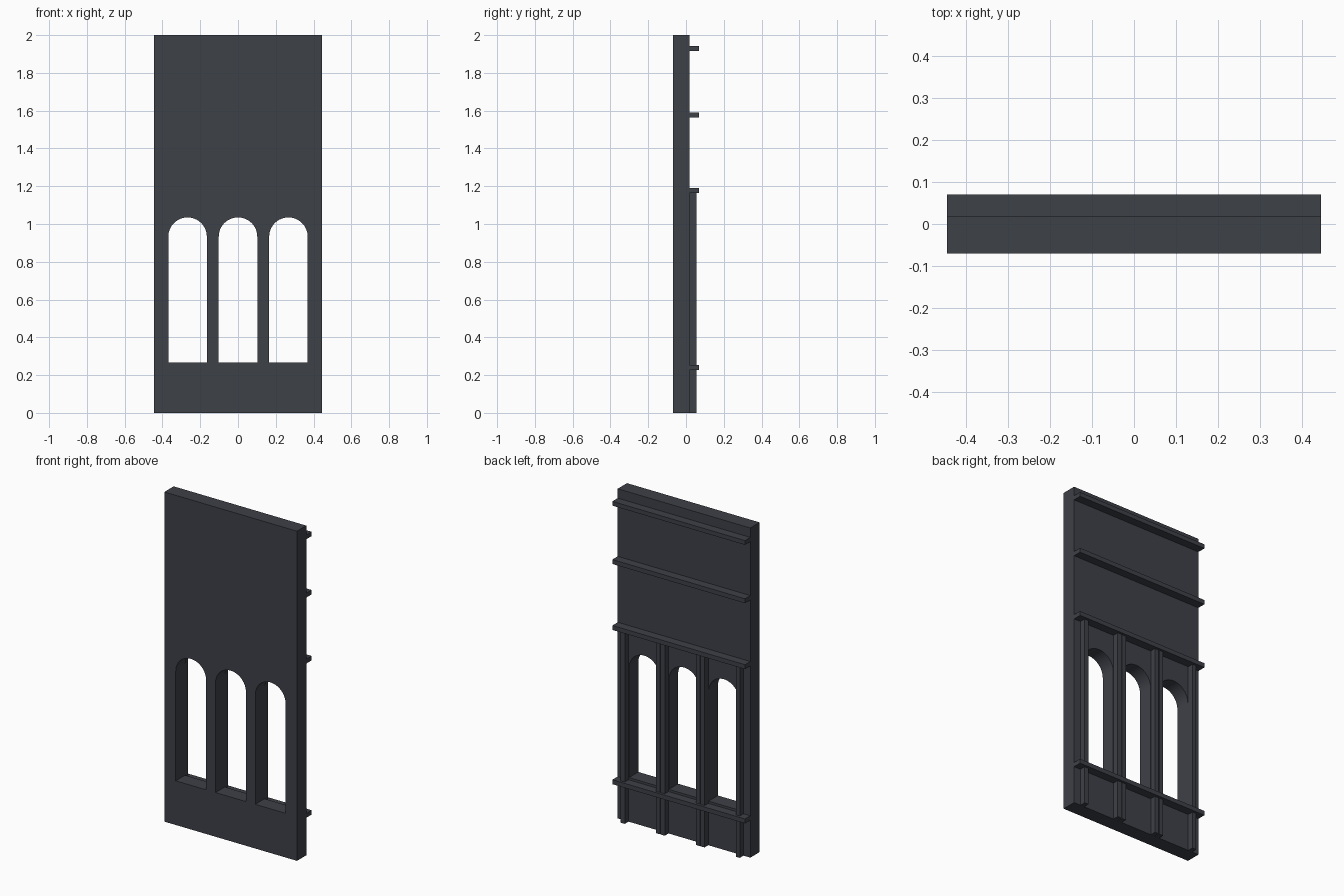
import bpy, bmesh, math

if "Cube" in bpy.data.objects:
    bpy.data.objects.remove(bpy.data.objects["Cube"])

W, H = 0.445, 2.0            # half width, height
Y0, Y1 = -0.07, 0.019        # wall front and back

mat = bpy.data.materials.new("dark_slate")
mat.diffuse_color = (0.048, 0.052, 0.064, 1)
mat.use_nodes = True
mat.node_tree.nodes["Principled BSDF"].inputs["Base Color"].default_value = mat.diffuse_color


def box(name, x0, x1, y0, y1, z0, z1):
    bm = bmesh.new()
    bmesh.ops.create_cube(bm, size=1)
    for v in bm.verts:
        v.co.x *= x1 - x0
        v.co.y *= y1 - y0
        v.co.z *= z1 - z0
    me = bpy.data.meshes.new(name)
    bm.to_mesh(me)
    bm.free()
    me.materials.append(mat)
    ob = bpy.data.objects.new(name, me)
    ob.location = ((x0 + x1) / 2, (y0 + y1) / 2, (z0 + z1) / 2)
    bpy.context.collection.objects.link(ob)
    return ob


# Wall panel: filled outline with three arched openings
def arch(cx, r=0.102, sill=0.268, spring=0.933, n=24):
    pts = [(cx - r, sill), (cx + r, sill)]
    return pts + [(cx + r * math.cos(math.pi * i / n), spring + r * math.sin(math.pi * i / n))
                  for i in range(n + 1)]


cu = bpy.data.curves.new("wall_panel", 'CURVE')
cu.dimensions = '2D'
cu.fill_mode = 'BOTH'
cu.extrude = (Y1 - Y0) / 2
for pts in [[(-W, 0), (W, 0), (W, H), (-W, H)]] + [arch(c) for c in (-0.267, 0, 0.267)]:
    sp = cu.splines.new('POLY')
    sp.points.add(len(pts) - 1)
    for p, (x, z) in zip(sp.points, pts):
        p.co = (x, z, 0, 1)
    sp.use_cyclic_u = True
wall = bpy.data.objects.new("wall_panel", cu)
bpy.context.collection.objects.link(wall)
wall.rotation_euler.x = math.pi / 2
wall.location.y = (Y0 + Y1) / 2
bpy.context.view_layer.objects.active = wall
wall.select_set(True)
bpy.ops.object.convert(target='MESH')
wall = bpy.context.object
bm = bmesh.new()
bm.from_mesh(wall.data)
bmesh.ops.remove_doubles(bm, verts=bm.verts, dist=1e-5)
bmesh.ops.recalc_face_normals(bm, faces=bm.faces)
bm.to_mesh(wall.data)
bm.free()
wall.data.materials.clear()
wall.data.materials.append(mat)
bpy.ops.object.shade_smooth_by_angle(angle=math.radians(30))

# Horizontal rails across the back
for name, z0, z1 in (("sill_rail", 0.227, 0.254), ("head_rail", 1.163, 1.19),
                     ("middle_rail", 1.563, 1.59), ("top_rail", 1.917, 1.943)):
    box(name, -W, W, Y1 - 0.004, 0.07, z0, z1)

# Slim vertical mullions flanking each opening
for side in (-1, 1):
    for x in (0.1175, 0.1495, 0.386):
        box("mullion", side * x - 0.0135, side * x + 0.0135, Y1 - 0.004, 0.055, 0, 1.165)
